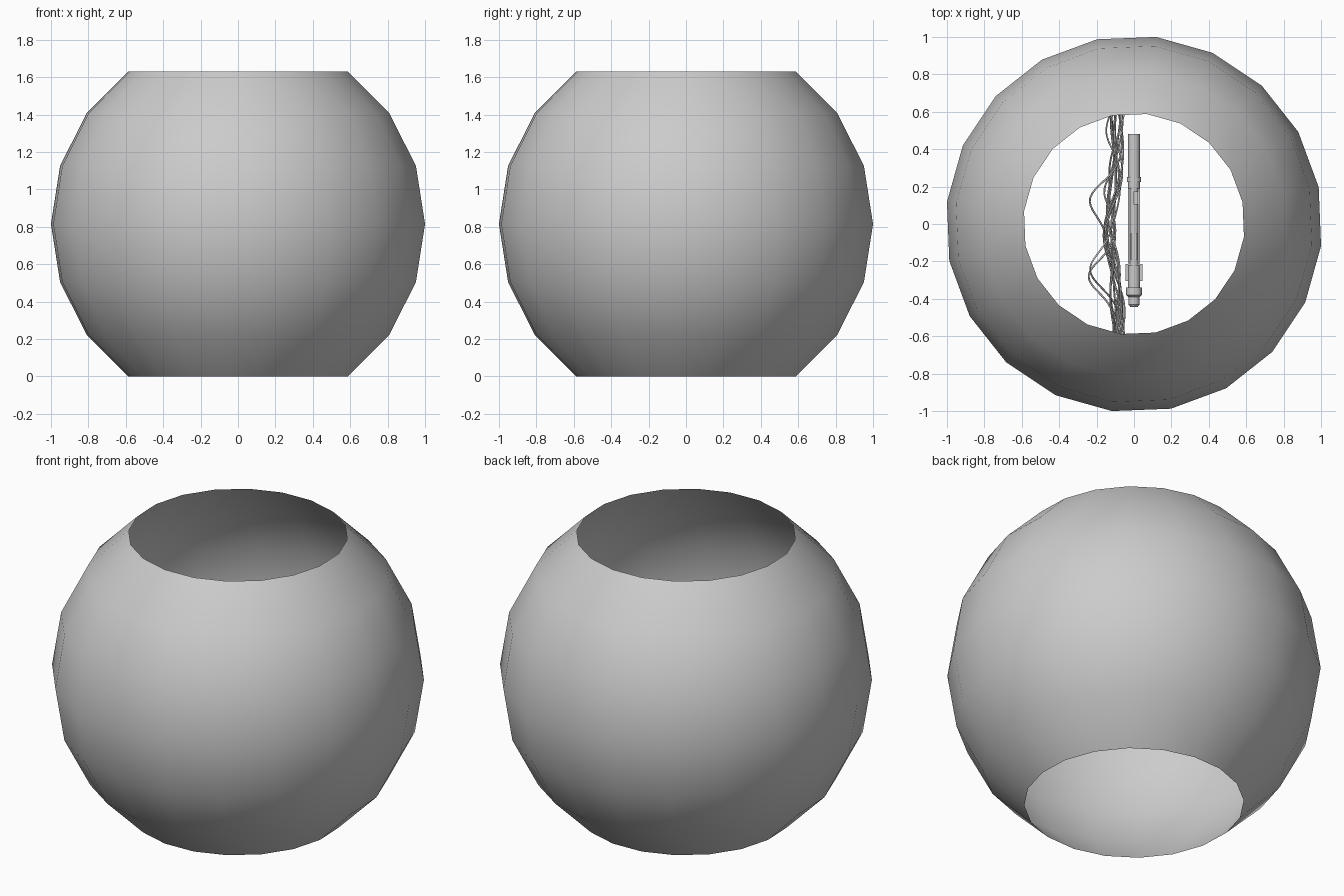
import bpy, bmesh, math, random
from mathutils import Matrix

old = bpy.data.objects.get("Cube")
if old:
    bpy.data.objects.remove(old, do_unlink=True)

MID = 0.815          # height of the sphere centre
random.seed(4)

grey = bpy.data.materials.new("light_grey")
grey.use_nodes = True
grey.diffuse_color = (0.6, 0.6, 0.6, 1)
grey.node_tree.nodes["Principled BSDF"].inputs["Base Color"].default_value = (0.6, 0.6, 0.6, 1)


def add_mesh(name, bm, angle):
    bm.normal_update()
    mesh = bpy.data.meshes.new(name)
    bm.to_mesh(mesh)
    bm.free()
    obj = bpy.data.objects.new(name, mesh)
    obj.data.materials.append(grey)
    bpy.context.collection.objects.link(obj)
    bpy.ops.object.select_all(action='DESELECT')
    obj.select_set(True)
    bpy.context.view_layer.objects.active = obj
    bpy.ops.object.shade_smooth_by_angle(angle=math.radians(angle))
    return obj


# Outer shell: a sphere with open top and bottom
bm = bmesh.new()
bmesh.ops.create_uvsphere(bm, u_segments=20, v_segments=10, radius=1.007)
bmesh.ops.delete(bm, geom=[v for v in bm.verts if abs(v.co.z) > 0.85], context='VERTS')
bmesh.ops.rotate(bm, verts=bm.verts, matrix=Matrix.Rotation(math.radians(11.3), 3, 'Z'))
bmesh.ops.translate(bm, verts=bm.verts, vec=(0, 0, MID))
add_mesh("open_sphere_shell", bm, 60)

# Rod: stepped lathe along y, given as (y, radius)
profile = [(0.48, 0), (0.48, 0.031), (0.25, 0.031), (0.25, 0.038), (0.225, 0.038),
           (0.225, 0.031), (0.19, 0.031), (0.19, 0.024), (-0.22, 0.024), (-0.22, 0.032),
           (-0.34, 0.032), (-0.34, 0.042), (-0.38, 0.042), (-0.39, 0.03),
           (-0.43, 0.03), (-0.445, 0.018), (-0.445, 0)]
bm = bmesh.new()
verts = [bm.verts.new((r, y, 0)) for y, r in profile]
edges = [bm.edges.new(pair) for pair in zip(verts, verts[1:])]
bmesh.ops.spin(bm, geom=verts + edges, cent=(0, 0, 0), axis=(0, 1, 0),
               angle=math.tau, steps=20, use_duplicate=False)
bmesh.ops.remove_doubles(bm, verts=bm.verts, dist=0.0005)
bmesh.ops.recalc_face_normals(bm, faces=bm.faces)
bmesh.ops.translate(bm, verts=bm.verts, vec=(0, 0, MID))
add_mesh("rod", bm, 35)


def add_box(name, centre, size):
    bm = bmesh.new()
    bmesh.ops.create_cube(bm, size=1)
    bmesh.ops.scale(bm, verts=bm.verts, vec=size)
    bmesh.ops.translate(bm, verts=bm.verts, vec=(centre[0], centre[1], MID + centre[2]))
    add_mesh(name, bm, 30)


# Rod fittings: side rails, a switch block and end lugs
for side, x in (("left", 0.026), ("right", -0.026)):
    add_box(side + "_rod_rail", (x, -0.01, 0), (0.012, 0.4, 0.02))
    add_box(side + "_rod_lug", (x * 1.4, -0.26, 0), (0.016, 0.09, 0.03))
add_box("rod_switch", (0.01, 0.14, 0.024), (0.025, 0.07, 0.016))
add_box("rod_top_plate", (0, -0.12, 0.024), (0.03, 0.14, 0.01))


# Cables: wavy strands gathered at both ends, some looping outwards
def add_cable(index, loop_y, loop):
    phase = random.uniform(0, math.tau)
    freq = random.uniform(6, 11)
    lift = random.uniform(-1, 1)
    spread = random.uniform(0.015, 0.04)
    curve = bpy.data.curves.new("cable_%d" % index, 'CURVE')
    curve.dimensions = '3D'
    curve.bevel_depth = 0.005
    curve.bevel_resolution = 1
    spline = curve.splines.new('POLY')
    count = 70
    spline.points.add(count - 1)
    for i, p in enumerate(spline.points):
        y = -0.75 + 1.5 * i / (count - 1)
        bulge = loop * math.exp(-((y - loop_y) / 0.12) ** 2)
        x = -0.085 - 0.04 * math.exp(-(y / 0.25) ** 2)
        x += spread * math.sin(freq * y + phase) - bulge
        z = MID + 1.5 * spread * math.cos(freq * y + phase) + lift * bulge
        p.co = (x, y, z, 1)
    curve.materials.append(grey)
    obj = bpy.data.objects.new("cable_%d" % index, curve)
    bpy.context.collection.objects.link(obj)


loops = [(-0.28, 0.14), (-0.25, 0.1), (0.14, 0.11), (0.17, 0.08), (0.48, 0.05), (0, 0.05)]
for i in range(12):
    y, size = loops[i] if i < len(loops) else (0, 0.01)
    add_cable(i + 1, y, size)
